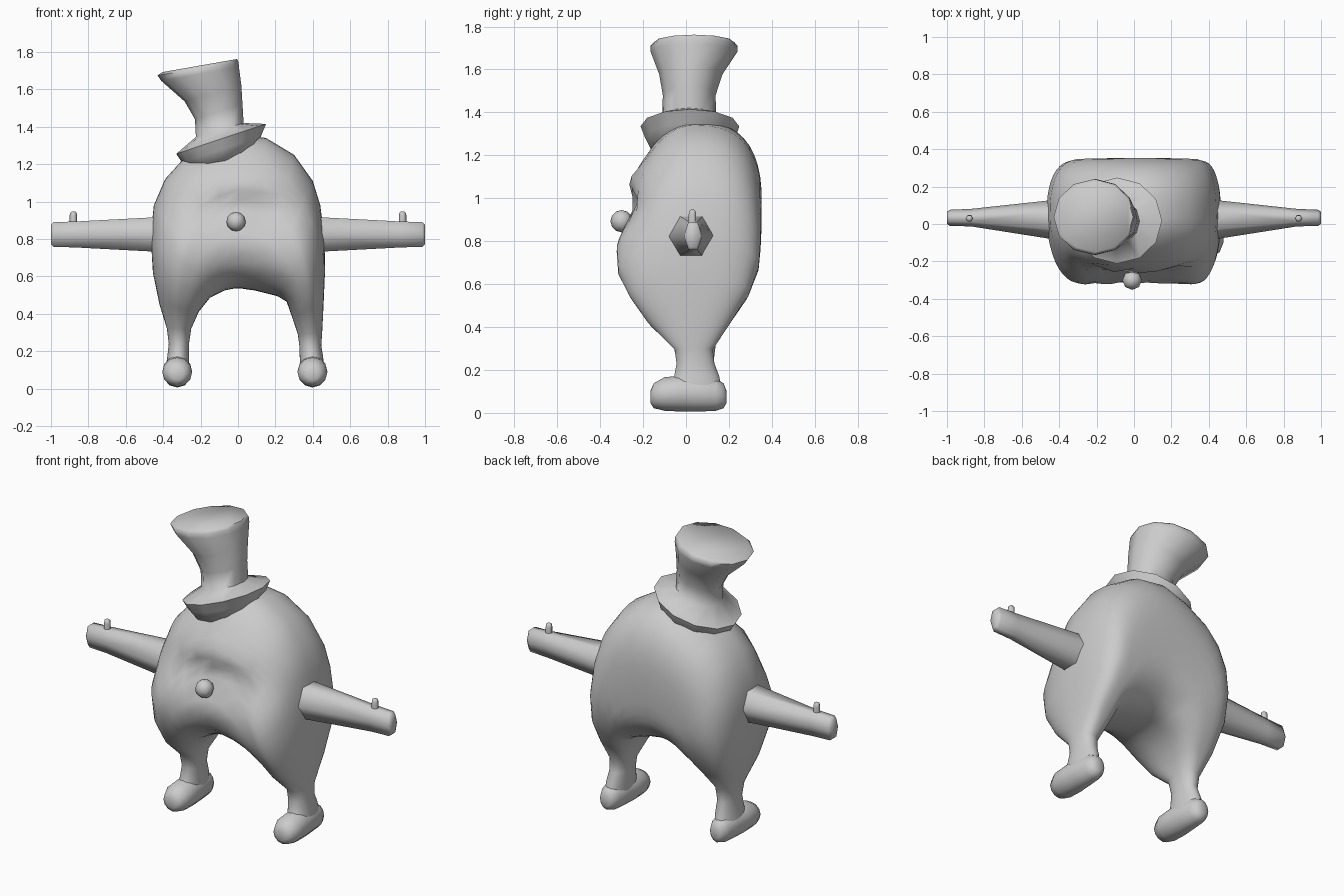
import bpy, bmesh, math
from mathutils import Vector

if "Cube" in bpy.data.objects:
    bpy.data.objects.remove(bpy.data.objects["Cube"])


def loft(name, rings, angle=40):
    """Skin a list of equal-length rings and cap both ends."""
    bm = bmesh.new()
    loops = [[bm.verts.new(p) for p in r] for r in rings]
    n = len(loops[0])
    for a, b in zip(loops, loops[1:]):
        for i in range(n):
            bm.faces.new((a[i], a[(i + 1) % n], b[(i + 1) % n], b[i]))
    bm.faces.new(loops[0])
    bm.faces.new(loops[-1])
    bmesh.ops.recalc_face_normals(bm, faces=bm.faces)
    me = bpy.data.meshes.new(name)
    bm.to_mesh(me)
    bm.free()
    ob = bpy.data.objects.new(name, me)
    bpy.context.collection.objects.link(ob)
    bpy.ops.object.select_all(action='DESELECT')
    bpy.context.view_layer.objects.active = ob
    ob.select_set(True)
    bpy.ops.object.shade_smooth_by_angle(angle=math.radians(angle))
    return ob


def angles(n):
    return [2 * math.pi * i / n for i in range(n)]


def sup(v, e):
    return math.copysign(abs(v) ** (2 / e), v)


def interp(table, z):
    if z <= table[0][0]:
        return table[0][1]
    for (z0, v0), (z1, v1) in zip(table, table[1:]):
        if z <= z1:
            return v0 + (v1 - v0) * (z - z0) / (z1 - z0)
    return table[-1][1]


# Body and legs: radial slices fanned over the arch between the legs
FRONT = [(.1, -.09), (.17, -.055), (.25, -.04), (.32, -.06), (.41, -.17), (.52, -.25), (.64, -.315),
         (.78, -.325), (.9, -.275), (.98, -.235), (1.04, -.25), (1.13, -.265), (1.2, -.24), (1.36, -.23)]
BACK = [(.1, .17), (.17, .155), (.25, .125), (.3, .125), (.41, .2), (.53, .285), (.67, .34), (.8, .35),
        (1.36, .36)]
MID = .035
SLICES = [  # inner x, z, outer x, z
    (-.26, .09, -.39, .09), (-.262, .17, -.378, .17), (-.262, .24, -.37, .24), (-.25, .32, -.38, .32),
    (-.21, .41, -.42, .45), (-.15, .485, -.455, .62), (-.1, .51, -.467, .82),
    (-.07, .525, -.45, .98), (-.045, .53, -.39, 1.12), (-.02, .535, -.3, 1.22),
    (0, .535, -.15, 1.31), (.02, .535, 0, 1.36), (.05, .53, .15, 1.34),
    (.09, .525, .3, 1.25), (.13, .515, .4, 1.11), (.17, .505, .44, .98),
    (.21, .495, .463, .8), (.26, .465, .465, .62), (.29, .38, .458, .46), (.32, .29, .45, .3),
    (.328, .23, .445, .23), (.33, .17, .455, .17), (.335, .09, .463, .09)]


def body_point(s, a):
    inner, back = math.cos(a) < 0, math.sin(a) > 0
    e = (3.4 if back else 3) if inner else (2.6 if back else 2)
    if min(s[1], s[3]) < .35:
        e = 2.1
    t = (sup(math.cos(a), e) + 1) / 2
    v = sup(math.sin(a), e)
    x, z = s[0] + (s[2] - s[0]) * t, s[1] + (s[3] - s[1]) * t
    if back:
        y = MID + v * (interp(BACK, z) - MID)
    else:
        y = MID - v * (interp(FRONT, z) - MID)
        # V-shaped brow and the hollows below it
        face = math.exp(-(x / .25) ** 4) * abs(v)
        y -= .03 * face * math.exp(-((z - 1.04 - .35 * abs(x)) / .04) ** 2)
        y += .035 * face * math.exp(-((abs(x) - .13) / .08) ** 2 - ((z - .96) / .06) ** 2)
    return Vector((x, y, z))


loft("body", [[body_point(s, a) for a in angles(44)] for s in SLICES], 60)

# Feet: elliptical sections from toe to heel
FOOT = [(-.165, .075, .03, .03), (-.15, .08, .06, .058), (-.1, .088, .08, .078),
        (-.02, .09, .08, .084), (.06, .088, .07, .082), (.14, .085, .062, .075),
        (.175, .08, .045, .058), (.188, .075, .025, .03)]
for side, cx in (("left", .398), ("right", -.325)):
    loft(side + "_foot", [[(cx + w * math.cos(a), y, z + h * math.sin(a)) for a in angles(12)]
                          for y, z, w, h in FOOT], 60)

# Arms: tapered six-sided tubes with a small thumb on top
ARM = [(.38, .022, .112, .11), (.87, .034, .047, .08), (.985, .033, .043, .076),
       (1.0, .033, .032, .06)]
THUMB = [(.86, .02), (.925, .02), (.94, .017), (.947, .008)]
for side, s in (("left", 1), ("right", -1)):
    loft(side + "_arm", [[(s * x, y + ry * math.cos(a), .824 + rz * math.sin(a))
                          for a in angles(6)] for x, y, ry, rz in ARM], 85)
    loft(side + "_thumb", [[(s * .88 + r * math.cos(a), .03 + r * math.sin(a), z)
                            for a in angles(6)] for z, r in THUMB], 65)

# Nose
bpy.ops.mesh.primitive_uv_sphere_add(segments=8, ring_count=6, radius=.052,
                                     location=(-.01, -.3, .893))
bpy.context.object.name = "nose"
bpy.ops.object.shade_smooth()

# Hat: tilted sections given by left x, z, right x, z, front y, back y
HAT = [(-.23, 1.15, .1, 1.29, -.16, .18), (-.3, 1.21, .123, 1.35, -.19, .23),
       (-.33, 1.255, .15, 1.415, -.212, .248), (-.225, 1.345, .03, 1.42, -.11, .14),
       (-.23, 1.44, .024, 1.52, -.108, .138), (-.285, 1.535, .018, 1.62, -.125, .17),
       (-.41, 1.645, .005, 1.72, -.165, .24), (-.43, 1.675, .003, 1.745, -.165, .24),
       (-.405, 1.692, -.005, 1.762, -.15, .225)]


def hat_ring(lx, lz, rx, rz, y0, y1, n=12):
    ring = []
    for a in angles(n):
        t = (math.cos(a) + 1) / 2
        ring.append((lx + (rx - lx) * t, (y0 + y1) / 2 + (y1 - y0) / 2 * math.sin(a),
                     lz + (rz - lz) * t))
    return ring


loft("hat", [hat_ring(*h) for h in HAT], 70)
